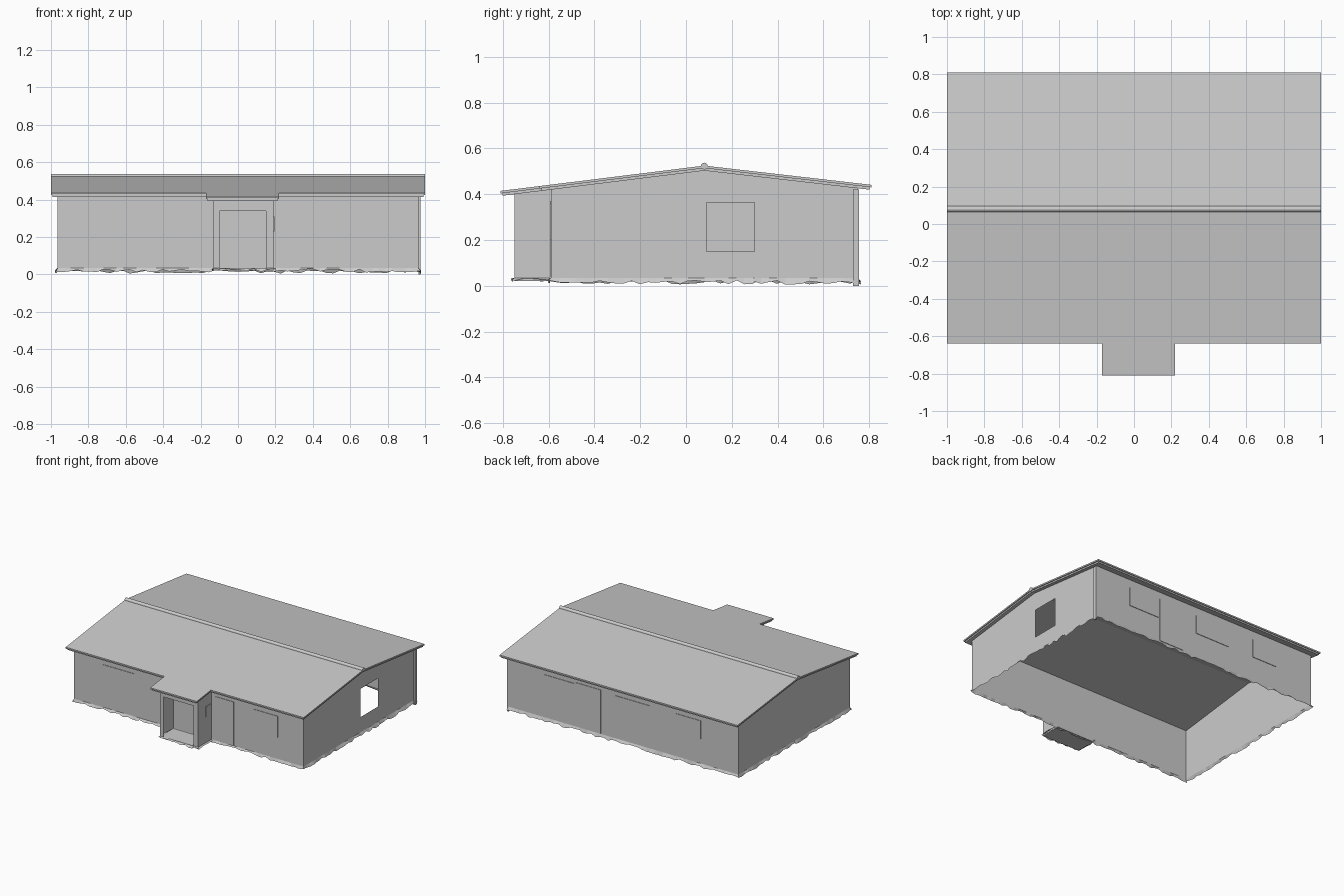
import bpy, bmesh, random
from mathutils import Vector

random.seed(4)
old = bpy.data.objects.get("Cube")
if old:
    bpy.data.objects.remove(old, do_unlink=True)

grey = bpy.data.materials.new("plain grey")
grey.use_nodes = True
grey.diffuse_color = (0.6, 0.6, 0.6, 1)
grey.node_tree.nodes["Principled BSDF"].inputs["Base Color"].default_value = (0.6, 0.6, 0.6, 1)

RIDGE_Y, RIDGE_Z = 0.08, 0.525
FRONT, BACK, SIDE = -0.59, 0.75, 0.965
P_LEFT, P_RIGHT, P_FRONT = 0.19, -0.13, -0.75
LAYER = 0.011


def roof_z(y):
    slope = 0.124 if y < RIDGE_Y else 0.115
    return RIDGE_Z - slope * abs(y - RIDGE_Y)


def finish(name, bm, normals=True):
    if normals:
        bmesh.ops.recalc_face_normals(bm, faces=bm.faces)
    mesh = bpy.data.meshes.new(name)
    bm.to_mesh(mesh)
    bm.free()
    mesh.materials.append(grey)
    ob = bpy.data.objects.new(name, mesh)
    bpy.context.collection.objects.link(ob)
    return ob


def box(name, x, y, z):
    bm = bmesh.new()
    bmesh.ops.create_cube(bm, size=1)
    for v in bm.verts:
        v.co = [r[0] if c < 0 else r[1] for c, r in zip(v.co, (x, y, z))]
    return finish(name, bm)


def extrude_x(name, profile, x0, x1):
    """Closed y-z profile drawn out along x."""
    bm = bmesh.new()
    face = bm.faces.new([bm.verts.new((x0, y, z)) for y, z in profile])
    new = bmesh.ops.extrude_face_region(bm, geom=[face])["geom"]
    moved = [g for g in new if isinstance(g, bmesh.types.BMVert)]
    bmesh.ops.translate(bm, vec=(x1 - x0, 0, 0), verts=moved)
    return finish(name, bm)


def wall(name, a, b, hole=None, breaks=(), base=0.015):
    """Thin sheet from a to b (outside on the right), ragged flared foot,
    optional opening given as start, end, bottom, top."""
    a, b = Vector(a), Vector(b)
    length = (b - a).length
    along = (b - a) / length
    out = Vector((along.y, -along.x))
    n = max(4, int(length / 0.035))
    cuts = {length * i / n for i in range(n + 1)} | set(breaks)
    if hole:
        cuts |= {hole[0], hole[1]}
    cuts = sorted(cuts)
    bm = bmesh.new()
    foot = []
    for u in cuts:
        p = a + along * u + out * random.uniform(0.004, 0.014)
        p += along * 0.012 * ((u == cuts[-1]) - (u == cuts[0]))
        foot.append((p.x, p.y, base + random.uniform(-0.009, 0.009)))

    def at(u, z):
        p = a + along * u
        return (p.x, p.y, z)

    def top(u):
        return at(u, roof_z((a + along * u).y) - 2 * LAYER)

    def quad(*points):
        bm.faces.new([bm.verts.new(p) for p in points])

    sill = 0.035
    for i, (u, v) in enumerate(zip(cuts, cuts[1:])):
        quad(foot[i], foot[i + 1], at(v, sill), at(u, sill))
        if hole and hole[0] < (u + v) / 2 < hole[1]:
            if hole[2] > sill:
                quad(at(u, sill), at(v, sill), at(v, hole[2]), at(u, hole[2]))
            quad(at(u, hole[3]), at(v, hole[3]), top(v), top(u))
        else:
            quad(at(u, sill), at(v, sill), top(v), top(u))
    bmesh.ops.remove_doubles(bm, verts=bm.verts, dist=0.0005)
    return finish(name, bm, normals=False)


# Main walls, open underneath
wall("front_wall", (-SIDE, FRONT), (SIDE, FRONT), base=0.02)
wall("left_gable_wall", (SIDE, FRONT), (SIDE, BACK),
     hole=(0.09 - FRONT, 0.30 - FRONT, 0.15, 0.365), breaks=[RIDGE_Y - FRONT])
wall("back_wall", (SIDE, BACK), (-SIDE, BACK), base=0.014)
wall("right_gable_wall", (-SIDE, BACK), (-SIDE, FRONT), breaks=[BACK - RIDGE_Y])

# Porch
wall("porch_right_wall", (P_RIGHT, FRONT), (P_RIGHT, P_FRONT), base=0.024)
wall("porch_front_frame", (P_RIGHT, P_FRONT), (P_LEFT, P_FRONT),
     hole=(0.03, 0.28, 0.035, 0.34), base=0.024)
wall("porch_left_wall", (P_LEFT, P_FRONT), (P_LEFT, FRONT), base=0.024)
box("porch_floor", (P_RIGHT, P_LEFT), (P_FRONT, FRONT), (0.022, 0.032))


# Roof: two stacked layers, the lower one slightly inset
def roof_layer(name, y0, y1, x0, x1, drop):
    ys = [y0] + ([RIDGE_Y] if y0 < RIDGE_Y < y1 else []) + [y1]
    upper = [(y, roof_z(y) - drop) for y in ys]
    lower = [(y, z - LAYER) for y, z in reversed(upper)]
    extrude_x(name, upper + lower, x0, x1)


for i, label in enumerate(("upper", "lower")):
    inset, drop = 0.008 * i, LAYER * i
    roof_layer("main_roof_" + label, -0.64 + inset, 0.81 - inset, -1 + inset, 1 - inset, drop)
    roof_layer("porch_roof_" + label, -0.81 + inset, -0.64 + inset,
               -0.17 + inset, 0.22 - inset, drop)

# Ridge cap
bm = bmesh.new()
bmesh.ops.create_cone(bm, cap_ends=True, segments=12, radius1=0.015, radius2=0.015, depth=2)
for v in bm.verts:
    v.co = (v.co.z, RIDGE_Y + v.co.x, RIDGE_Z - 0.002 + v.co.y)
finish("ridge_cap", bm)

# Shallow window and door panels
T = 0.004
for i, (x0, x1) in enumerate([(-0.72, -0.46), (0.55, 0.75)]):
    box(f"front_window_{i + 1}", (x0, x1), (FRONT - T, FRONT), (0.2, 0.36))
box("front_side_panel", (0.22, 0.38), (FRONT - T, FRONT), (0.04, 0.37))
box("front_door", (-0.09, 0.14), (FRONT - T, FRONT), (0.04, 0.34))
for i, (x0, x1) in enumerate([(0.41, 0.67), (-0.22, 0.07), (-0.65, -0.44)]):
    box(f"back_window_{i + 1}", (x0, x1), (BACK, BACK + T), (0.22, 0.36))
box("back_door", (0.19, 0.40), (BACK, BACK + T), (0.04, 0.37))
box("porch_side_window", (P_LEFT, P_LEFT + T), (-0.66, -0.60), (0.23, 0.31))

# Downpipe at the rear corner
box("corner_downpipe", (SIDE, SIDE + 0.012), (0.73, 0.755), (0, 0.42))
